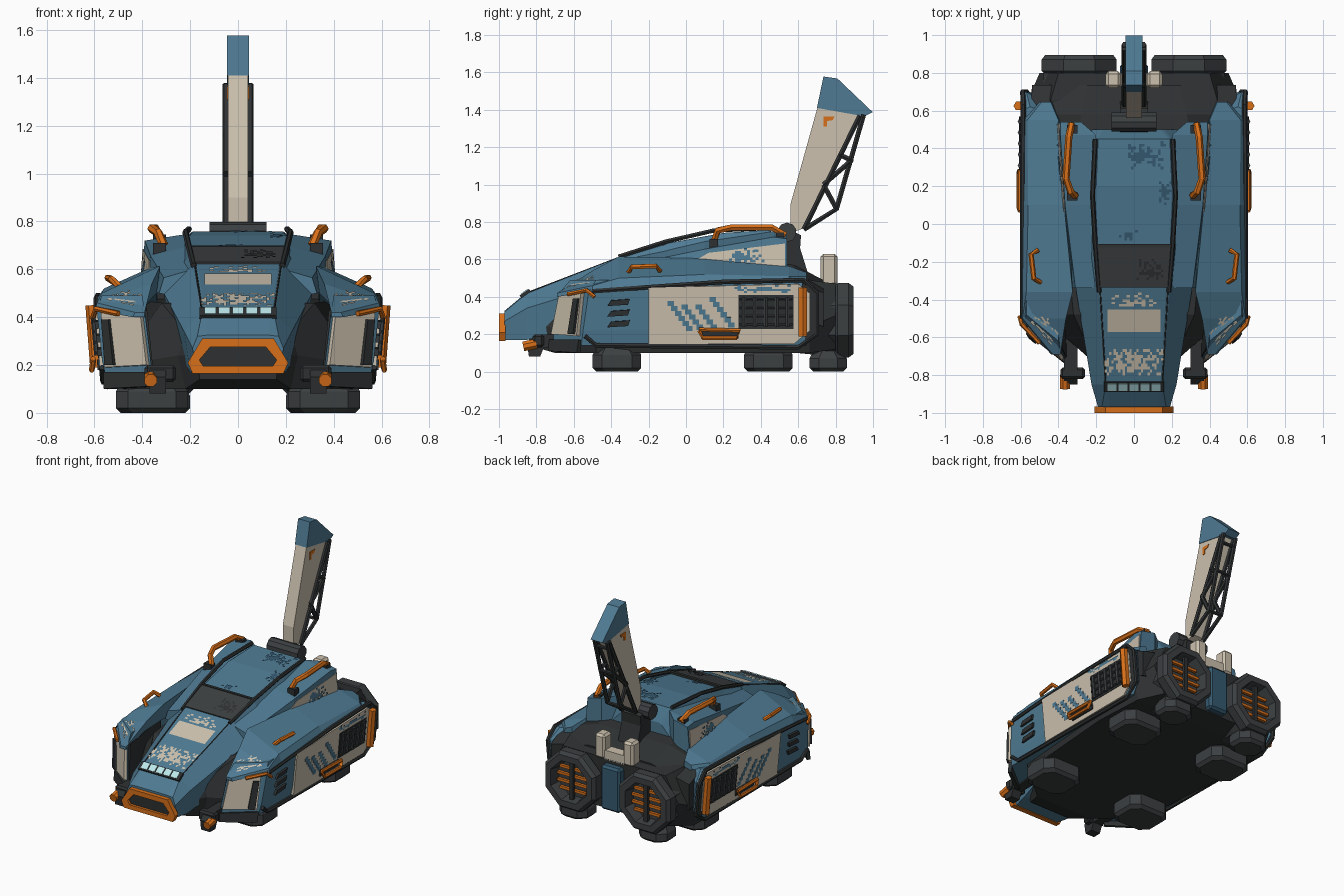
import bpy, bmesh, math, random
from mathutils import Vector as V

if "Cube" in bpy.data.objects:
    bpy.data.objects.remove(bpy.data.objects["Cube"])

random.seed(4)

def material(name, r, g, b):
    m = bpy.data.materials.new(name)
    m.diffuse_color = (r, g, b, 1)
    m.use_nodes = True
    m.node_tree.nodes["Principled BSDF"].inputs["Base Color"].default_value = m.diffuse_color
    return m

BLUE = material("blue", .077, .195, .29)
DEEP = material("deep_blue", .035, .10, .16)
CREAM = material("cream", .60, .53, .42)
ORANGE = material("orange", .68, .16, .01)
DARK = material("dark", .027, .03, .031)
GREY = material("grey", .045, .05, .053)
LAMP = material("lamp", .5, .8, .83)

def make(name, verts, faces, mat, mirror=False):
    bm = bmesh.new()
    vs = [bm.verts.new(v) for v in verts]
    for f in faces:
        bm.faces.new([vs[i] for i in f])
    bmesh.ops.recalc_face_normals(bm, faces=bm.faces)
    me = bpy.data.meshes.new(name)
    bm.to_mesh(me)
    bm.free()
    me.materials.append(mat)
    ob = bpy.data.objects.new(name, me)
    bpy.context.collection.objects.link(ob)
    if mirror:
        ob.modifiers.new("mirror", "MIRROR")
    return ob

def solid(name, rings, mat, mirror=False):
    """Bridge equal rings of points and cap both ends."""
    n = len(rings[0])
    faces = [[k * n + i, k * n + (i + 1) % n, (k + 1) * n + (i + 1) % n, (k + 1) * n + i]
             for k in range(len(rings) - 1) for i in range(n)]
    faces += [list(range(n)), [(len(rings) - 1) * n + i for i in range(n)]]
    return make(name, [p for r in rings for p in r], faces, mat, mirror)

def sections(name, secs, mat, mirror=False, full=False):
    """Loft (y, [(x, z)...]) sections; full closes a half section across x = 0."""
    rings = []
    for y, pts in secs:
        r = [(x, y, z) for x, z in pts]
        if full:
            r += [(-x, y, z) for x, z in reversed(pts)]
        rings.append(r)
    return solid(name, rings, mat, mirror)

def levels(name, levs, mat, mirror=False):
    return solid(name, [[(x, y, z) for x, y in pts] for z, pts in levs], mat, mirror)

def prism_x(name, prof, x0, x1, mat, mirror=False):
    return solid(name, [[(x, y, z) for y, z in prof] for x in (x0, x1)], mat, mirror)

def box(name, x, y, z, mat, mirror=False, bev=0):
    ob = prism_x(name, [(y[0], z[0]), (y[1], z[0]), (y[1], z[1]), (y[0], z[1])], x[0], x[1], mat)
    if bev:
        b = ob.modifiers.new("bevel", "BEVEL")
        b.width, b.segments = bev, 1
    if mirror:
        ob.modifiers.new("mirror", "MIRROR")
    return ob

def plate(name, pts, t, mat, mirror=False):
    pts = [V(p) for p in pts]
    n = (pts[1] - pts[0]).cross(pts[2] - pts[0]).normalized() * t
    return solid(name, [[p - n for p in pts], [p + n for p in pts]], mat, mirror)

def tube(name, pts, r, mat, mirror=False, sides=6):
    pts = [V(p) for p in pts]
    rings = []
    ref = V((1, 0, 0)) if abs((pts[-1] - pts[0]).normalized().x) < .8 else V((0, 0, 1))
    for i, p in enumerate(pts):
        t = (pts[min(i + 1, len(pts) - 1)] - pts[max(i - 1, 0)]).normalized()
        u = t.cross(ref).normalized()
        w = t.cross(u)
        rings.append([p + r * (u * math.cos(a) + w * math.sin(a))
                      for a in (math.tau * (k + .5) / sides for k in range(sides))])
    return solid(name, rings, mat, mirror)

def camo(name, q, nu, nv, mat, fill=1.2, mirror=False):
    """Pixel patch on a quad, dense in the middle and ragged at the rim."""
    a, b, c, d = [V(p) for p in q]
    n = (b - a).cross(d - a).normalized()
    n *= .004 if n.z > 0 or n.x > .5 else -.004
    at = lambda u, v: (a.lerp(b, u)).lerp(d.lerp(c, u), v) + n
    vs, fs = [], []
    for i in range(nu):
        for j in range(nv):
            e = max(abs((i + .5) / nu - .5), abs((j + .5) / nv - .5)) * 2
            if random.random() < fill - e:
                fs.append([len(vs) + k for k in range(4)])
                vs += [at((i + s) / nu, (j + t) / nv) for s, t in ((0, 0), (1, 0), (1, 1), (0, 1))]
    make(name, vs, fs, mat, mirror)

def side(y, z, o=0.0):
    return (.57 + .095 * (z - .22) + o, y, z)

# Dark hull and rear block
sections("hull", [
    (-.84, [(.15, .30), (.17, .24), (.16, .14)]), (-.70, [(.22, .34), (.25, .24), (.22, .10)]),
    (-.48, [(.32, .46), (.50, .2), (.48, .10)]), (.3, [(.40, .47), (.56, .2), (.54, .10)]),
    (.66, [(.44, .49), (.56, .24), (.52, .10)]), (.80, [(.40, .47), (.50, .30), (.42, .12)])], DARK, full=True)
sections("rear_deck", [(.40, [(.30, .60), (.42, .50), (.42, .42)]), (.58, [(.28, .57), (.545, .49), (.55, .3)]),
                       (.735, [(.24, .49), (.54, .42), (.54, .24)])], DARK, full=True)

# Nose hood with lamps
sections("hood", [
    (-.97, [(.13, .325), (.17, .32), (.19, .27), (.17, .17)]),
    (-.85, [(.14, .425), (.15, .42), (.225, .34), (.20, .17)]),
    (-.33, [(.17, .625), (.19, .62), (.31, .50), (.28, .30)])], BLUE, full=True)
for y0, y1, w, nu, fill, m in ((-.80, -.66, .155, 26, 1.15, "lower"), (-.57, -.45, .14, 22, 2.1, "upper"), (-.46, -.35, .16, 16, .75, "top")):
    z = lambda y: .425 + .385 * (y + .85)
    camo("hood_camo_" + m, [(-w, y0, z(y0)), (w, y0, z(y0)), (w, y1, z(y1)), (-w, y1, z(y1))], nu, 9, CREAM, fill)
plate("lamp_frame", [(-.16, -.885, .40), (.16, -.885, .40), (.16, -.835, .435), (-.16, -.835, .435)], .008, DARK)
for i in range(5):
    x = -.116 + i * .058
    plate("lamp", [(x - .024, -.88, .408), (x + .024, -.88, .408), (x + .024, -.843, .436), (x - .024, -.843, .436)], .008, LAMP)
tube("hood_seam", [(.15, -.85, .422), (.18, -.33, .622)], .004, DARK, True)
hexa = [(-.15, .31), (.15, .31), (.21, .21), (.19, .165), (-.19, .165), (-.21, .21)]
inner = [(x * .77, .235 + (z - .235) * .55) for x, z in hexa]
sections("nose_ring", [(-.965, hexa), (-1.0, hexa), (-1.0, inner), (-.975, inner)], ORANGE)
sections("nose_intake", [(-.97, inner), (-.982, inner)], DARK)

# Cabin, windshield and roof shoulders
sections("cabin", [
    (-.36, [(.17, .61), (.19, .605), (.30, .48)]), (-.11, [(.19, .685), (.20, .68), (.31, .5)]),
    (.2, [(.20, .742), (.21, .735), (.32, .5)]), (.45, [(.19, .758), (.20, .75), (.32, .5)]),
    (.50, [(.14, .66), (.16, .65), (.30, .5)])], BLUE, full=True)
plate("windshield", [(-.185, -.335, .623), (.185, -.335, .623), (.195, -.12, .688), (-.195, -.12, .688)], .008, GREY)
camo("windshield_camo", [(.0, -.31, .64), (.17, -.31, .64), (.17, -.17, .683), (.0, -.17, .683)], 13, 10, DARK, .9)
camo("roof_camo_rear", [(-.06, .29, .751), (.17, .29, .751), (.17, .44, .759), (-.06, .44, .759)], 16, 10, DEEP, 1)
camo("roof_camo_front", [(-.08, -.1, .69), (.02, -.1, .69), (.02, -.03, .703), (-.08, -.03, .703)], 7, 5, DEEP, 1)
camo("roof_camo_side", [(.12, .1, .727), (.2, .1, .727), (.2, .24, .748), (.12, .24, .748)], 6, 10, DEEP, 1)
tube("roof_strip", [(.185, -.36, .615), (.205, -.11, .695), (.22, .15, .755), (.205, .45, .768)], .013, DARK, True)
box("roof_crossbar", (-.2, .2), (-.125, -.105), (.67, .70), DARK)
sections("roof_shoulder", [
    (-.34, [(.19, .60), (.31, .565), (.33, .5), (.2, .48)]), (.1, [(.2, .70), (.365, .655), (.38, .52), (.2, .48)]),
    (.47, [(.2, .75), (.39, .72), (.405, .54), (.2, .48)]), (.54, [(.28, .735), (.39, .71), (.405, .54), (.28, .48)])],
    BLUE, True)
plate("shoulder_panel", [(.369, .02, .575), (.402, .53, .565), (.394, .53, .685), (.366, .12, .635)], .005, CREAM, True)
camo("shoulder_camo", [(.387, .2, .57), (.404, .42, .57), (.396, .42, .67), (.378, .2, .65)], 14, 7, BLUE, 1, True)

# Fenders over the side pods
sections("fender", [
    (-.69, [(.44, .40), (.43, .42), (.39, .42), (.39, .40)]),
    (-.5, [(.597, .43), (.59, .46), (.36, .54), (.38, .46)]),
    (-.36, [(.592, .45), (.57, .50), (.325, .615), (.34, .50)]),
    (.1, [(.592, .475), (.56, .52), (.37, .605), (.34, .44)]),
    (.55, [(.585, .49), (.565, .51), (.40, .565), (.38, .45)]),
    (.645, [(.5, .48), (.49, .51), (.44, .53), (.43, .46)])], BLUE, True)
camo("fender_camo", [(.43, -.66, .438), (.57, -.51, .468), (.47, -.47, .517), (.40, -.58, .49)], 13, 10, CREAM, 1.1, True)

# Side pods with panels, slots, grille and hatch marks
levels("side_pod", [
    (.14, [(.36, -.72), (.55, -.56), (.56, .62), (.54, .64), (.42, .6)]),
    (.22, [(.365, -.71), (.568, -.55), (.57, .69), (.55, .70), (.42, .6)]),
    (.43, [(.39, -.67), (.59, -.52), (.59, .69), (.57, .70), (.42, .6)]),
    (.49, [(.40, -.62), (.57, -.48), (.575, .61), (.55, .62), (.42, .58)])], BLUE, True)
plate("pod_inner_wall", [(.358, -.715, .14), (.40, -.3, .14), (.40, -.3, .47), (.388, -.66, .43)], .008, DARK, True)
plate("pod_tail_cap", [side(.64, .15), side(.70, .2), side(.70, .42), side(.62, .48, -.005)], .008, DARK, True)
plate("pod_nose_panel", [(.375, -.712, .20), (.55, -.575, .19), (.565, -.55, .43), (.40, -.67, .41)], .014, CREAM, True)
plate("pod_nose_slot", [(.51, -.62, .2), (.545, -.59, .2), (.56, -.565, .39), (.53, -.59, .39)], .02, DARK, True)
plate("pod_sill", [(.36, -.73, .11), (.555, -.575, .10), (.555, -.565, .17), (.36, -.725, .17)], .012, DARK, True)
plate("side_panel", [side(-.2, .15), side(.58, .15), side(.66, .22), side(.66, .42), side(.6, .47, -.008), side(-.2, .45)],
      .01, CREAM, True)
tube("side_trim", [side(-.54, .19), side(-.48, .14), side(.6, .13), side(.70, .2), side(.70, .42), side(.63, .49, -.01),
                   side(.2, .48, -.005), side(-.5, .43)], .014, DARK, True)
for i in range(3):
    z = .25 + i * .057
    plate("side_slot", [side(-.42, z - .012), side(-.31, z - .005), side(-.3, z + .025), side(-.4, z + .018)], .014, DARK, True)
for i in range(4):
    y, s = -.1 + i * .075, (.0, .02, .02, -.02)[i]
    for k in range(6):
        yy, z = y + k * .02, .38 - k * .027 - s
        plate("hatch_mark", [side(yy, z - .027), side(yy + .035, z - .027), side(yy + .035, z), side(yy, z)], .012, BLUE, True)
camo("side_camo", [side(.26, .42, .01), side(.56, .42, .01), side(.56, .465, .008), side(.26, .465, .008)], 18, 4, BLUE, 1.1, True)
plate("grille_back", [side(.28, .23), side(.575, .23), side(.575, .41), side(.28, .41)], .014, DARK, True)
for i in range(5):
    y = .31 + i * .058
    tube("grille_bar", [side(y, .24, .017), side(y, .40, .017)], .012, GREY, True)
for i in range(4):
    tube("grille_slat", [side(.285, .25 + i * .045, .014), side(.57, .25 + i * .045, .014)], .008, DARK, True)
tube("side_bar", [side(.625, .19, .025), side(.625, .45, .02)], .026, ORANGE, True)
plate("side_step_back", [side(.08, .18), side(.28, .18), side(.28, .225), side(.08, .225)], .02, DARK, True)
tube("side_step", [side(.07, .22, .035), side(.09, .18, .045), side(.27, .18, .045), side(.29, .22, .035), side(.07, .225, .035)],
     .012, ORANGE, True)

# Grab handles and edge trim
tube("roof_handle", [(.31, .15, .70), (.335, .17, .755), (.36, .24, .77), (.345, .46, .77), (.33, .53, .73)], .019, ORANGE, True)
box("handle_foot_front", (.30, .355), (.125, .17), (.65, .71), DARK, True)
box("handle_foot_rear", (.30, .355), (.48, .525), (.70, .745), DARK, True)
tube("fender_handle", [(.49, -.31, .525), (.53, -.29, .56), (.545, -.16, .565), (.51, -.14, .54)], .014, ORANGE, True)
tube("fender_edge_trim", [(.50, -.63, .415), (.595, -.53, .435), (.605, -.49, .40)], .012, ORANGE, True)

# Front hooks with marker lights
prism_x("hook", [(-.60, .20), (-.80, .20), (-.85, .15), (-.84, .08), (-.78, .08), (-.76, .13), (-.60, .13)], .30, .37, DARK, True)
box("hook_joint", (.26, .39), (-.82, -.76), (.13, .20), DARK, True, .012)
tube("marker_light", [(.365, -.80, .15), (.365, -.87, .135)], .028, ORANGE, True, 8)

# Hover feet
for nm, y0, y1, x0, x1, h in (("front", -.5, -.24, .21, .51, .11), ("middle", .31, .57, .21, .51, .11), ("rear", .66, .86, .2, .42, .09)):
    def outline(e):
        a, b, c, d, k = x0 + e, x1 - e, y0 + e, y1 - e, .05
        return [(a + k, c), (b - k, c), (b, c + k), (b, d - k), (b - k, d), (a + k, d), (a, d - k), (a, c + k)]
    levels(nm + "_foot", [(0, outline(.02)), (.02, outline(0)), (h - .02, outline(0)), (h + .02, outline(.02))], GREY, True)

# Octagonal engines with orange slats
def octagon(r, y):
    return [(.29 + r * math.cos(a), y, .275 + r * math.sin(a)) for a in (math.tau * (k + .5) / 8 for k in range(8))]
solid("engine", [octagon(.19, .6), octagon(.205, .74), octagon(.205, .80), octagon(.215, .81),
                 octagon(.215, .87), octagon(.195, .895), octagon(.15, .895), octagon(.135, .82)], GREY, True)
for i in range(4):
    z = .20 + i * .05
    w = .12 if 0 < i < 3 else .10
    box("engine_slat", (.29 - w, .29 + w), (.83, .85), (z - .009, z + .009), ORANGE, True)
box("engine_strut", (.275, .305), (.845, .865), (.14, .41), DARK, True)
box("tail_block", (-.075, .075), (.74, .85), (.13, .44), DEEP, bev=.015)

# Mast cradle, pivot and mast
box("cradle_arm", (.07, .15), (.72, .81), (.46, .63), CREAM, True, .015)
box("cradle_base", (-.08, .08), (.73, .80), (.46, .525), CREAM)
prism_x("pivot_block", [(.44, .5), (.66, .5), (.61, .66), (.615, .73), (.55, .76), (.49, .70)], -.075, .075, DARK)
tube("pivot", [(-.12, .54, .745), (.12, .54, .745)], .052, GREY, sides=10)
prism_x("mast", [(.56, .74), (.56, .90), (.705, 1.42), (.93, 1.375), (.635, .77)], -.042, .042, CREAM)
prism_x("mast_cap", [(.70, 1.41), (.735, 1.578), (.81, 1.567), (.998, 1.388), (.955, 1.365)], -.046, .046, BLUE)
for path in ([(.95, 1.375), (.805, .87), (.63, .76)], [(.93, 1.37), (.63, .76)], [(.735, 1.0), (.805, .87)],
             [(.735, 1.0), (.885, 1.13)], [(.82, 1.16), (.885, 1.13)]):
    tube("mast_truss", [(.05, y, z) for y, z in path], .015, DARK, True)
for y, z in ((.805, .87), (.885, 1.13), (.93, 1.32)):
    tube("mast_rung", [(-.055, y, z), (.055, y, z)], .012, DARK)
prism_x("mast_mark", [(.735, 1.365), (.795, 1.365), (.785, 1.345), (.755, 1.34), (.755, 1.31), (.735, 1.31)], .038, .046, ORANGE, True)
